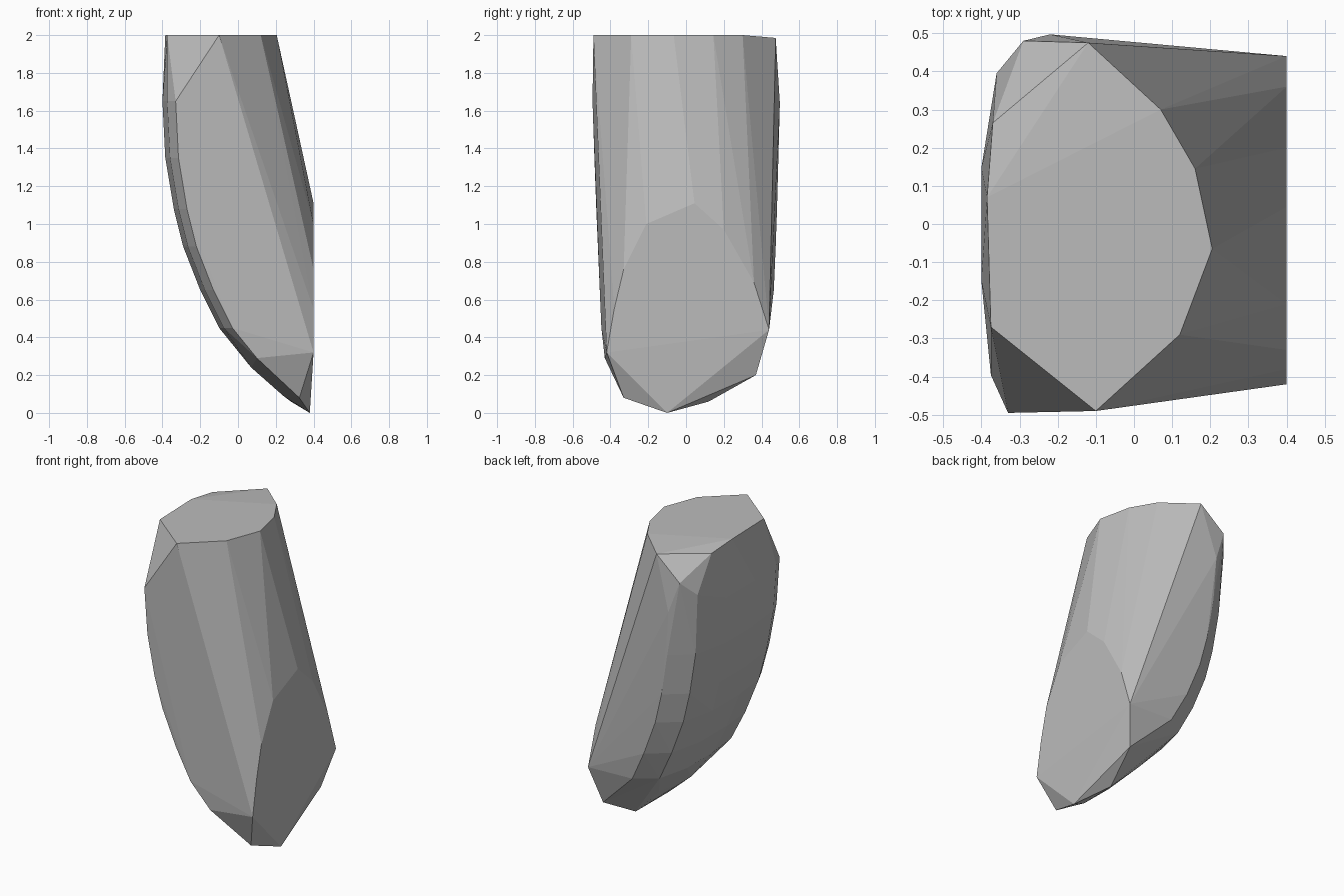
import bpy
import bmesh

default_cube = bpy.data.objects.get("Cube")
if default_cube:
    bpy.data.objects.remove(default_cube, do_unlink=True)


def make_material(name, value):
    material = bpy.data.materials.new(name)
    material.use_nodes = True
    colour = (value, value, value, 1.0)
    material.diffuse_color = colour
    shader = material.node_tree.nodes["Principled BSDF"]
    shader.inputs["Base Color"].default_value = colour
    shader.inputs["Roughness"].default_value = 0.8
    return material


def make_hull(name, points, material):
    """Wrap a flat-sided convex solid around the given points."""
    mesh = bpy.data.meshes.new(name)
    bm = bmesh.new()
    for point in points:
        bm.verts.new(point)
    result = bmesh.ops.convex_hull(bm, input=bm.verts[:])
    unused = set(result["geom_interior"]) | set(result["geom_unused"])
    loose = [item for item in unused if isinstance(item, bmesh.types.BMVert)]
    bmesh.ops.delete(bm, geom=loose, context="VERTS")
    bmesh.ops.recalc_face_normals(bm, faces=bm.faces[:])
    bm.to_mesh(mesh)
    bm.free()
    mesh.materials.append(material)
    solid = bpy.data.objects.new(name, mesh)
    bpy.context.collection.objects.link(solid)
    return solid


# Flat top rim, with the slightly dipped back corner
top_rim = [(-0.1, -0.49, 2), (0.12, -0.29, 2), (0.205, -0.065, 2),
           (0.16, 0.145, 2), (0.07, 0.3, 2), (-0.12, 0.475, 1.985),
           (-0.37, 0.265, 1.975), (-0.385, 0.07, 2), (-0.375, -0.27, 2)]

# Chipped corners beside the top
corner_chips = [(-0.33, -0.49, 1.64), (-0.29, 0.48, 1.84),
                (-0.36, 0.395, 1.75), (-0.22, 0.497, 1.64)]

# Outline of the flat cut side, as (y, z) pairs
cut_x = 0.4
cut_outline = [(-0.42, 0.32), (-0.38, 0.55), (-0.33, 0.76), (-0.21, 1.0),
               (0.045, 1.11), (0.2, 0.97), (0.36, 0.69), (0.44, 0.44)]
cut_side = [(cut_x, y, z) for y, z in cut_outline]

# Curved belly: spine (x, z), then front and back edge y
belly_rows = [(-0.4, 1.65, -0.495, 0.49), (-0.385, 1.35, -0.485, 0.487),
              (-0.34, 1.08, -0.475, 0.482), (-0.29, 0.88, -0.465, 0.475),
              (-0.2, 0.65, -0.455, 0.465), (-0.1, 0.45, -0.448, 0.44)]
belly = []
for x, z, front, back in belly_rows:
    belly += [(x + 0.07, front, z), (x + 0.025, front * 0.8, z),
              (x, front * 0.3, z), (x, back * 0.3, z),
              (x + 0.05, back * 0.78, z), (x + 0.18, back, z)]

# Blunt lower tip
tip = [(0.1, -0.43, 0.29), (0.07, -0.15, 0.24), (0.09, 0.15, 0.25),
       (0.325, -0.33, 0.08), (0.24, -0.17, 0.09), (0.28, 0.12, 0.06),
       (0.34, 0.37, 0.2), (0.38, -0.1, 0)]

stone_grey = make_material("stone grey", 0.5)
make_hull("faceted_stone", top_rim + corner_chips + cut_side + belly + tip,
          stone_grey)
